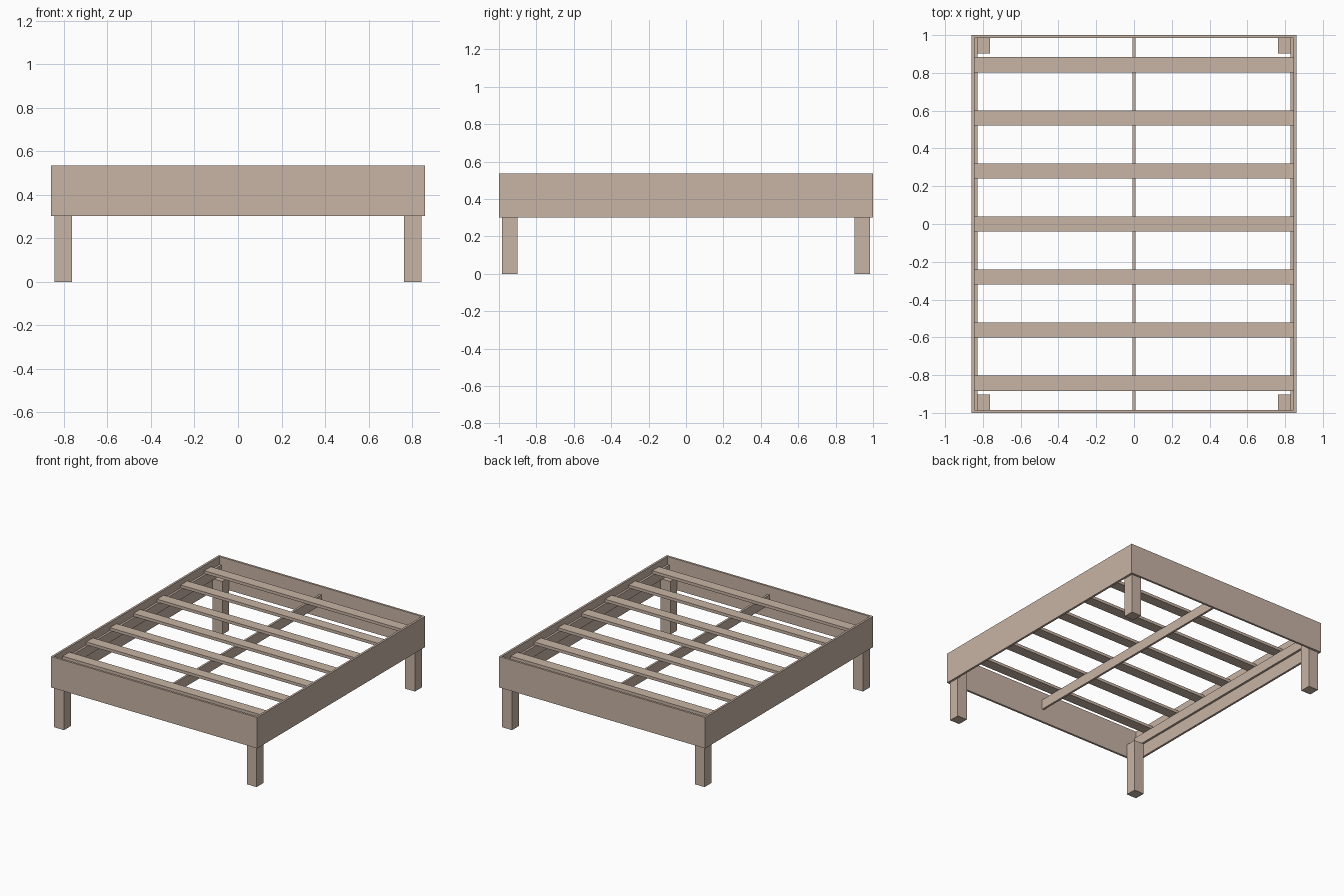
import bpy

cube = bpy.data.objects.get("Cube")
if cube:
    bpy.data.objects.remove(cube, do_unlink=True)

# Single wood colour
WOOD = (0.58, 0.456, 0.376, 1.0)
wood = bpy.data.materials.new("pale wood")
wood.use_nodes = True
wood.diffuse_color = WOOD
wood.node_tree.nodes["Principled BSDF"].inputs["Base Color"].default_value = WOOD


def board(name, xs, ys, zs):
    """Rectangular board spanning the given (low, high) ranges."""
    spans = (xs, ys, zs)
    bpy.ops.mesh.primitive_cube_add(size=1, location=[sum(s) / 2 for s in spans])
    obj = bpy.context.object
    obj.name = name
    obj.scale = [abs(s[1] - s[0]) for s in spans]
    bpy.ops.object.transform_apply(location=False, rotation=False, scale=True)
    obj.data.materials.append(wood)
    return obj


# Frame dimensions
HALF_W, HALF_L, THICK = 0.86, 1.0, 0.016
RAIL_Z = (0.302, 0.535)
LEDGER_Z = (0.40, 0.475)
SLAT_Z = (0.475, 0.497)
in_x, in_y = HALF_W - THICK, HALF_L - THICK

for sx, side in ((1, "left"), (-1, "right")):
    # Side rails with the ledgers that carry the slats
    board(f"{side}_rail", (sx * in_x, sx * HALF_W), (-HALF_L, HALF_L), RAIL_Z)
    board(f"{side}_ledger", (sx * (in_x - THICK), sx * in_x), (-in_y, in_y), LEDGER_Z)
    # Corner legs
    for sy, end in ((-1, "front"), (1, "back")):
        board(f"{end}_{side}_leg", (sx * (in_x - 0.082), sx * in_x),
              (sy * (in_y - 0.082), sy * in_y), (0, LEDGER_Z[0]))

# End rails
for sy, end in ((-1, "front"), (1, "back")):
    board(f"{end}_rail", (-in_x, in_x), (sy * in_y, sy * HALF_L), RAIL_Z)

# Centre beam and evenly spaced slats
board("centre_beam", (-THICK / 2, THICK / 2), (-in_y, in_y), LEDGER_Z)
for i in range(7):
    y = (i - 3) * 0.281
    board(f"slat_{i + 1}", (-in_x, in_x), (y - 0.04, y + 0.04), SLAT_Z)
